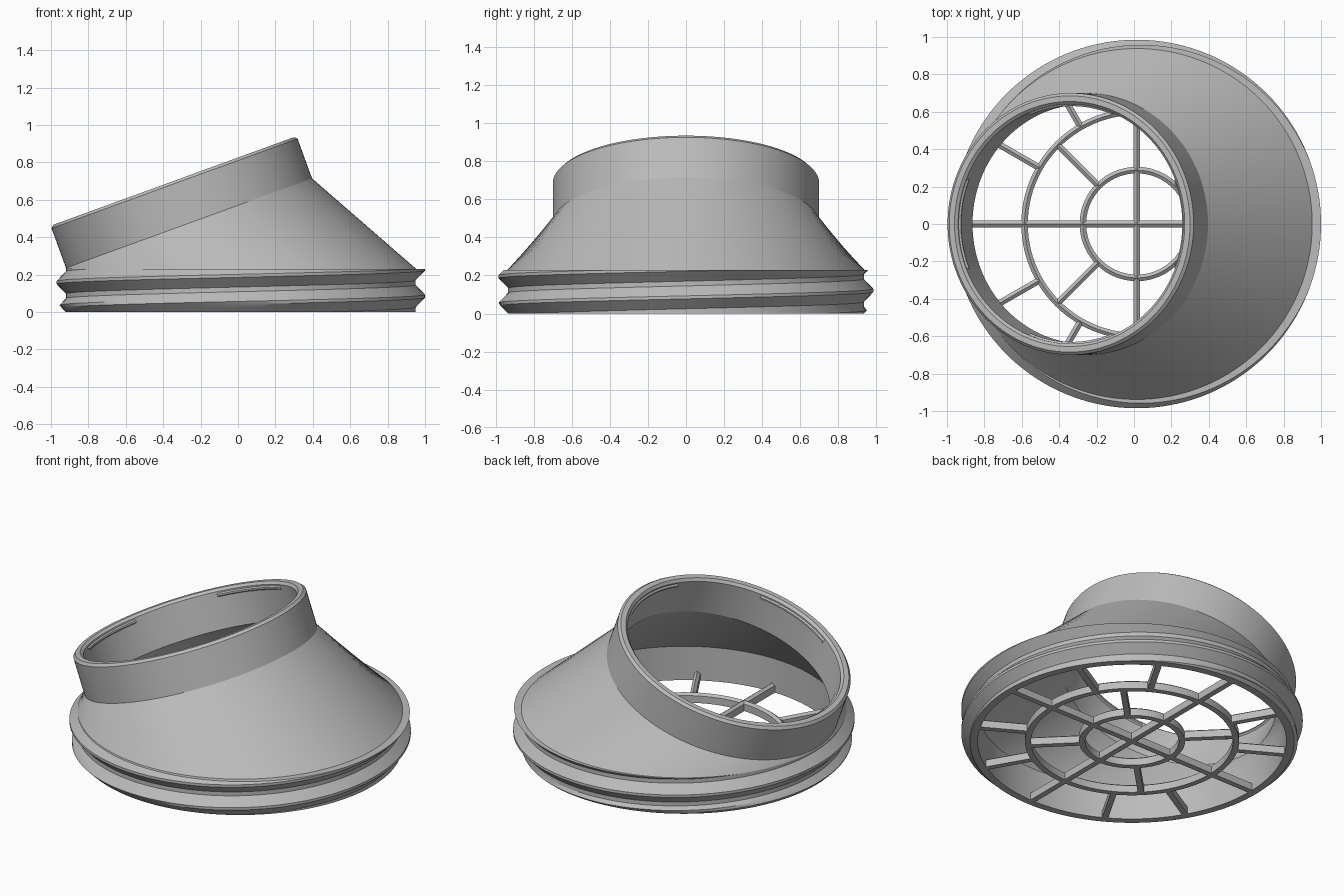
import bpy
import bmesh
from math import sin, cos, pi, radians, floor
from mathutils import Vector, Matrix

if "Cube" in bpy.data.objects:
    bpy.data.objects.remove(bpy.data.objects["Cube"])

N = 144                 # segments round the body
CX = 0.015              # centre of the base
RIM_Z = 0.23            # top of the threaded base
PITCH = 0.145
ROOT, DEPTH = 0.935, 0.05
BORE = 0.89

grey = bpy.data.materials.new("plain grey")
grey.use_nodes = True
grey.diffuse_color = (0.5, 0.5, 0.5, 1)
grey.node_tree.nodes["Principled BSDF"].inputs["Base Color"].default_value = (0.5, 0.5, 0.5, 1)


def make_object(name, bm):
    bmesh.ops.remove_doubles(bm, verts=bm.verts, dist=1e-5)
    bmesh.ops.recalc_face_normals(bm, faces=bm.faces)
    mesh = bpy.data.meshes.new(name)
    bm.to_mesh(mesh)
    bm.free()
    mesh.materials.append(grey)
    obj = bpy.data.objects.new(name, mesh)
    bpy.context.collection.objects.link(obj)
    bpy.ops.object.select_all(action='DESELECT')
    obj.select_set(True)
    bpy.context.view_layer.objects.active = obj
    bpy.ops.object.shade_smooth_by_angle(angle=radians(25))
    return obj


def loft(bm, loops, close_around=True, close_loops=False):
    """Bridge a list of equally long point loops with quads."""
    rows = [[bm.verts.new(p) for p in loop] for loop in loops]
    count = len(rows[0])
    pairs = list(zip(rows, rows[1:]))
    if close_loops:
        pairs.append((rows[-1], rows[0]))
    for a, b in pairs:
        for i in range(count if close_around else count - 1):
            j = (i + 1) % count
            bm.faces.new((a[i], a[j], b[j], b[i]))


def flat_ring(r, z):
    return [Vector((CX + r * cos(2 * pi * i / N), r * sin(2 * pi * i / N), z)) for i in range(N)]


# Tilted collar frame: its local z runs along the collar axis
COLLAR = Matrix.Translation((-0.262, 0, 0.475)) @ Matrix.Rotation(radians(-20), 4, 'Y')


def tilted_ring(r, h):
    return [COLLAR @ Vector((r * cos(2 * pi * i / N), r * sin(2 * pi * i / N), h)) for i in range(N)]


# Threaded base: rows follow the helix and are clipped at the bottom and top
def thread_radius(z, angle):
    d = z - 0.085 - PITCH * angle / (2 * pi)
    d = abs(d - PITCH * floor(d / PITCH + 0.5))
    rise = DEPTH * min(1, max(0, (0.06 - d) / 0.052))
    return ROOT + min(rise, z)


def thread_point(offset, angle):
    z = min(RIM_Z, max(0, 0.085 + offset + PITCH * angle / (2 * pi)))
    r = thread_radius(z, angle)
    return Vector((CX + r * cos(angle), r * sin(angle), z))


def full_circle(r, z):
    return [(CX + r * cos(2 * pi * i / N), r * sin(2 * pi * i / N), z) for i in range(N + 1)]


key = [-0.06, -0.04, -0.024, -0.008, 0.008, 0.024, 0.04, 0.06]
offsets = [k + turn * PITCH for turn in range(-2, 3) for k in key]
thread_rows = [[thread_point(o, 2 * pi * i / N) for i in range(N + 1)] for o in offsets]
bm = bmesh.new()
loft(bm, [full_circle(BORE, 0)] + thread_rows + [full_circle(0.93, RIM_Z)], close_around=False)
make_object("threaded_base", bm)

# Leaning shell and collar, outside then inside
bm = bmesh.new()
loft(bm, [
    flat_ring(0.938, RIM_Z),
    tilted_ring(0.70, 0),
    tilted_ring(0.70, 0.225),
    tilted_ring(0.685, 0.24),
    tilted_ring(0.655, 0.24),
    tilted_ring(0.64, 0.225),
    tilted_ring(0.64, 0),
    flat_ring(BORE, 0.215),
    flat_ring(BORE, 0),
])
make_object("shell_and_collar", bm)

# Snap ridges inside the collar mouth
bm = bmesh.new()
section = [(0.645, 0.19), (0.63, 0.2), (0.63, 0.21), (0.645, 0.22)]
for quarter in range(4):
    arc = [quarter * pi / 2 + radians(a) for a in range(-22, 23, 2)]
    loft(bm, [[COLLAR @ Vector((r * cos(t), r * sin(t), h)) for r, h in section] for t in arc])
make_object("snap_ridges", bm)

# Grille: bars and rings share one roofed section
HALF = 0.0175
roof = [(-HALF, 0), (HALF, 0), (HALF, 0.045), (0, 0.058), (-HALF, 0.045)]


def grille_ring(name, radius):
    bm = bmesh.new()
    loft(bm, [flat_ring(radius + o, z) for o, z in roof], close_loops=True)
    make_object(name, bm)


def grille_spokes(name, count, inner, outer):
    bm = bmesh.new()
    for k in range(count):
        t = 2 * pi * k / count
        along = Vector((cos(t), sin(t), 0))
        side = Vector((-sin(t), cos(t), 0))
        ends = [[Vector((CX, 0, z)) + along * r + side * o for o, z in roof] for r in (inner, outer)]
        loft(bm, ends)
    make_object(name, bm)


grille_ring("inner_grille_ring", 0.288)
grille_ring("outer_grille_ring", 0.60)
grille_spokes("centre_spokes", 4, 0, 0.288)
grille_spokes("middle_spokes", 8, 0.288, 0.60)
grille_spokes("outer_spokes", 12, 0.60, 0.90)
